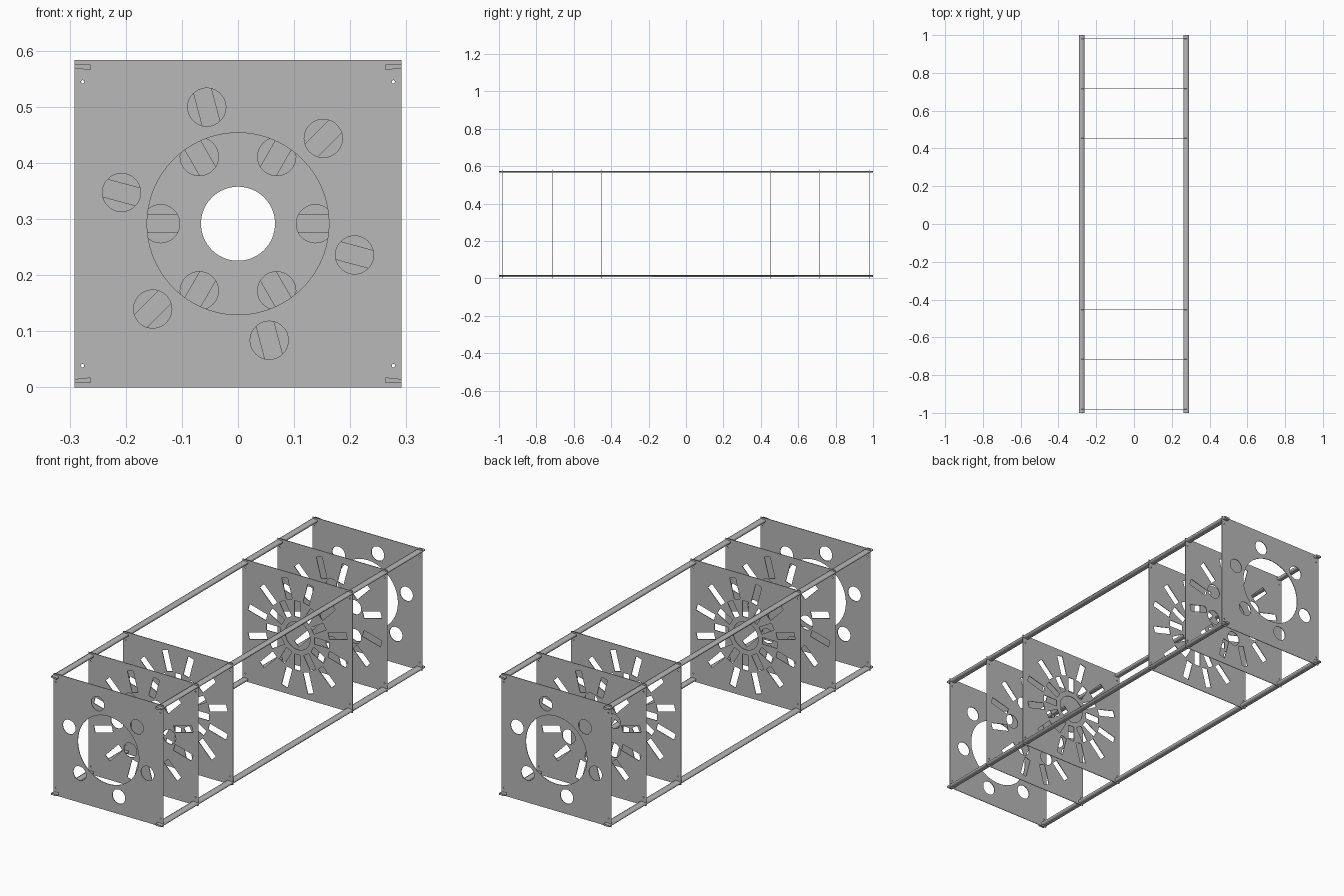
import bpy
from math import sin, cos, radians, tau

cube = bpy.data.objects.get("Cube")
if cube:
    bpy.data.objects.remove(cube, do_unlink=True)

HALF = 0.2915          # half the side of a square plate
SLOT = 0.016           # half the slot width
THICK = 0.003

metal = bpy.data.materials.new("plain_grey")
metal.use_nodes = True
GREY = (0.48, 0.48, 0.48, 1)
metal.diffuse_color = GREY
metal.node_tree.nodes["Principled BSDF"].inputs["Base Color"].default_value = GREY


def circle(x, y, r, n=48):
    return [(x + r * cos(tau * i / n), y + r * sin(tau * i / n)) for i in range(n)]


def ring_of_holes(dist, r, start, count):
    angles = [radians(start + 360 * i / count) for i in range(count)]
    return [circle(dist * cos(a), dist * sin(a), r) for a in angles]


def ring_of_slots(r0, r1, start, count):
    slots = []
    for i in range(count):
        a = radians(start + 360 * i / count)
        corners = [(r0, -SLOT), (r1, -SLOT), (r1, SLOT), (r0, SLOT)]
        slots.append([(u * cos(a) - v * sin(a), u * sin(a) + v * cos(a))
                      for u, v in corners])
    return slots


def extruded(name, loops, depth, location):
    """Fill nested outlines drawn in the x-z plane and extrude along y."""
    curve = bpy.data.curves.new(name, "CURVE")
    curve.dimensions = "2D"
    curve.fill_mode = "BOTH"
    curve.extrude = depth / 2
    for pts in loops:
        spline = curve.splines.new("POLY")
        spline.points.add(len(pts) - 1)
        for p, (x, y) in zip(spline.points, pts):
            p.co = (x, y, 0, 1)
        spline.use_cyclic_u = True
    helper = bpy.data.objects.new(name + "_outline", curve)
    bpy.context.collection.objects.link(helper)
    graph = bpy.context.evaluated_depsgraph_get()
    mesh = bpy.data.meshes.new_from_object(helper.evaluated_get(graph))
    bpy.data.objects.remove(helper, do_unlink=True)
    mesh.name = name
    mesh.materials.clear()
    mesh.materials.append(metal)
    obj = bpy.data.objects.new(name, mesh)
    obj.rotation_euler.x = radians(90)
    obj.location = location
    bpy.context.collection.objects.link(obj)
    return obj


def plate(name, y, cutouts):
    square = [(-HALF, -HALF), (HALF, -HALF), (HALF, HALF), (-HALF, HALF)]
    screws = [circle(sx * 0.277, sz * 0.253, 0.003, 12)
              for sx in (-1, 1) for sz in (-1, 1)]
    return extruded(name, [square] + screws + cutouts, THICK, (0, y, HALF))


# Two mirrored groups of three plates, the rear group turned by 30 degrees
for label, side, turn in (("front", -1, 0), ("rear", 1, 30)):
    plate(label + "_end_plate", side * 0.98,
          [circle(0, 0, 0.162, 96)] + ring_of_holes(0.215, 0.034, 45 + turn, 6))
    plate(label + "_middle_plate", side * 0.715,
          [circle(0, 0, 0.066, 64)] + ring_of_holes(0.138, 0.034, turn, 6)
          + ring_of_slots(0.17, 0.268, 15, 12))
    plate(label + "_inner_plate", side * 0.453,
          [circle(0, 0, 0.066, 64)] + ring_of_slots(0.09, 0.165, 0, 12)
          + ring_of_slots(0.17, 0.268, 15, 12))

# Four long corner rails with a slightly tapered section
RAIL = [(0.263, 0.284), (0.2915, 0.284), (0.2915, 0.277), (0.263, 0.274)]
for side, sx in (("left", 1), ("right", -1)):
    for level, sz in (("upper", 1), ("lower", -1)):
        extruded(f"{level}_{side}_rail", [[(sx * x, sz * z) for x, z in RAIL]],
                 2.0, (0, 0, HALF))
